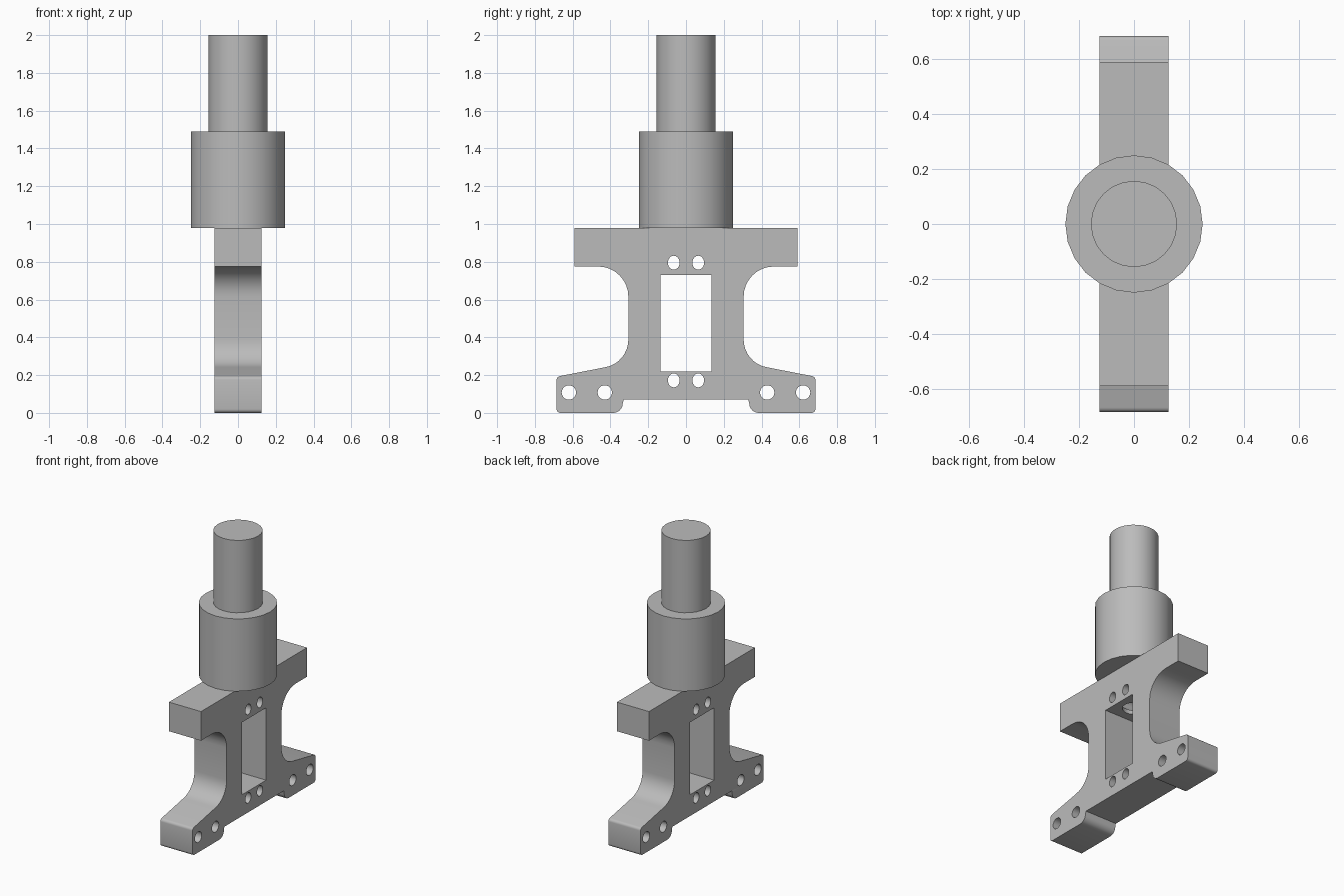
import bpy, bmesh
from math import sin, cos, pi, radians

if "Cube" in bpy.data.objects:
    bpy.data.objects.remove(bpy.data.objects["Cube"])

steel = bpy.data.materials.new("plain grey")
steel.use_nodes = True
grey = (0.5, 0.5, 0.5, 1)
steel.diffuse_color = grey
steel.node_tree.nodes["Principled BSDF"].inputs["Base Color"].default_value = grey


def arc(cx, cy, rx, ry, start, end, steps):
    """Points along an elliptical arc, angles in degrees."""
    angles = [radians(start + (end - start) * i / steps) for i in range(steps + 1)]
    return [(cx + rx * cos(a), cy + ry * sin(a)) for a in angles]


def select(obj):
    bpy.ops.object.select_all(action="DESELECT")
    obj.select_set(True)
    bpy.context.view_layer.objects.active = obj


def cylinder(name, radius, bottom, top, sides=24):
    bpy.ops.mesh.primitive_cylinder_add(vertices=sides, radius=radius, depth=top - bottom,
                                        location=(0, 0, (bottom + top) / 2))
    obj = bpy.context.object
    obj.name = name
    obj.data.materials.append(steel)
    bpy.ops.object.shade_smooth_by_angle(angle=radians(30))
    return obj


# Half outline of the bracket, from the bottom centre round to the top
half = [(0.33, 0.07)]
half += arc(0.385, 0.05, 0.05, 0.05, 180, 270, 6)     # inner foot corner
half += arc(0.665, 0.02, 0.02, 0.02, 270, 360, 4)     # outer foot corner
half += arc(0.665, 0.175, 0.02, 0.02, 0, 80, 4)       # top of the foot
half += arc(0.45, 0.39, 0.145, 0.15, 260, 180, 8)     # lower waist curve
half += arc(0.465, 0.615, 0.16, 0.16, 180, 90, 8)     # upper waist curve
half += [(0.59, 0.775), (0.59, 0.98)]
outline = half + [(-y, z) for y, z in reversed(half)]

# Window and bolt holes
loops = [outline, [(-0.135, 0.22), (0.135, 0.22), (0.135, 0.73), (-0.135, 0.73)]]
for side in (-1, 1):
    for y in (0.43, 0.62):
        loops.append(arc(side * y, 0.108, 0.038, 0.038, 0, 345, 23))
    for z in (0.172, 0.795):
        loops.append(arc(side * 0.065, z, 0.031, 0.037, 0, 345, 23))

# Bracket plate, filled from the loops and extruded across x
curve = bpy.data.curves.new("bracket", "CURVE")
curve.dimensions = "2D"
curve.fill_mode = "BOTH"
curve.extrude = 0.125
for loop in loops:
    spline = curve.splines.new("POLY")
    spline.points.add(len(loop) - 1)
    for point, (y, z) in zip(spline.points, loop):
        point.co = (y, z, 0, 1)
    spline.use_cyclic_u = True
bracket = bpy.data.objects.new("bracket", curve)
bpy.context.collection.objects.link(bracket)
bracket.rotation_euler = (pi / 2, 0, pi / 2)
select(bracket)
bpy.ops.object.convert(target="MESH")
bracket = bpy.context.object
bpy.ops.object.transform_apply(location=False, rotation=True, scale=False)

# Weld the caps to the sides
bm = bmesh.new()
bm.from_mesh(bracket.data)
bmesh.ops.remove_doubles(bm, verts=bm.verts, dist=0.0005)
bmesh.ops.recalc_face_normals(bm, faces=bm.faces)
bm.to_mesh(bracket.data)
bm.free()
bracket.data.materials.clear()
bracket.data.materials.append(steel)

# Upright bore from the window into the top bar
cutter = cylinder("bore_cutter", 0.075, 0.6, 0.96)
cutter.hide_render = True
select(bracket)
cut = bracket.modifiers.new("bore", "BOOLEAN")
cut.object = cutter
cut.operation = "DIFFERENCE"
cut.solver = "EXACT"
bpy.ops.object.modifier_apply(modifier=cut.name)
bpy.data.objects.remove(cutter)
bpy.ops.object.shade_smooth_by_angle(angle=radians(30))

# Collar and shaft
cylinder("collar", 0.25, 0.98, 1.49)
cylinder("shaft", 0.157, 1.49, 2.0)
